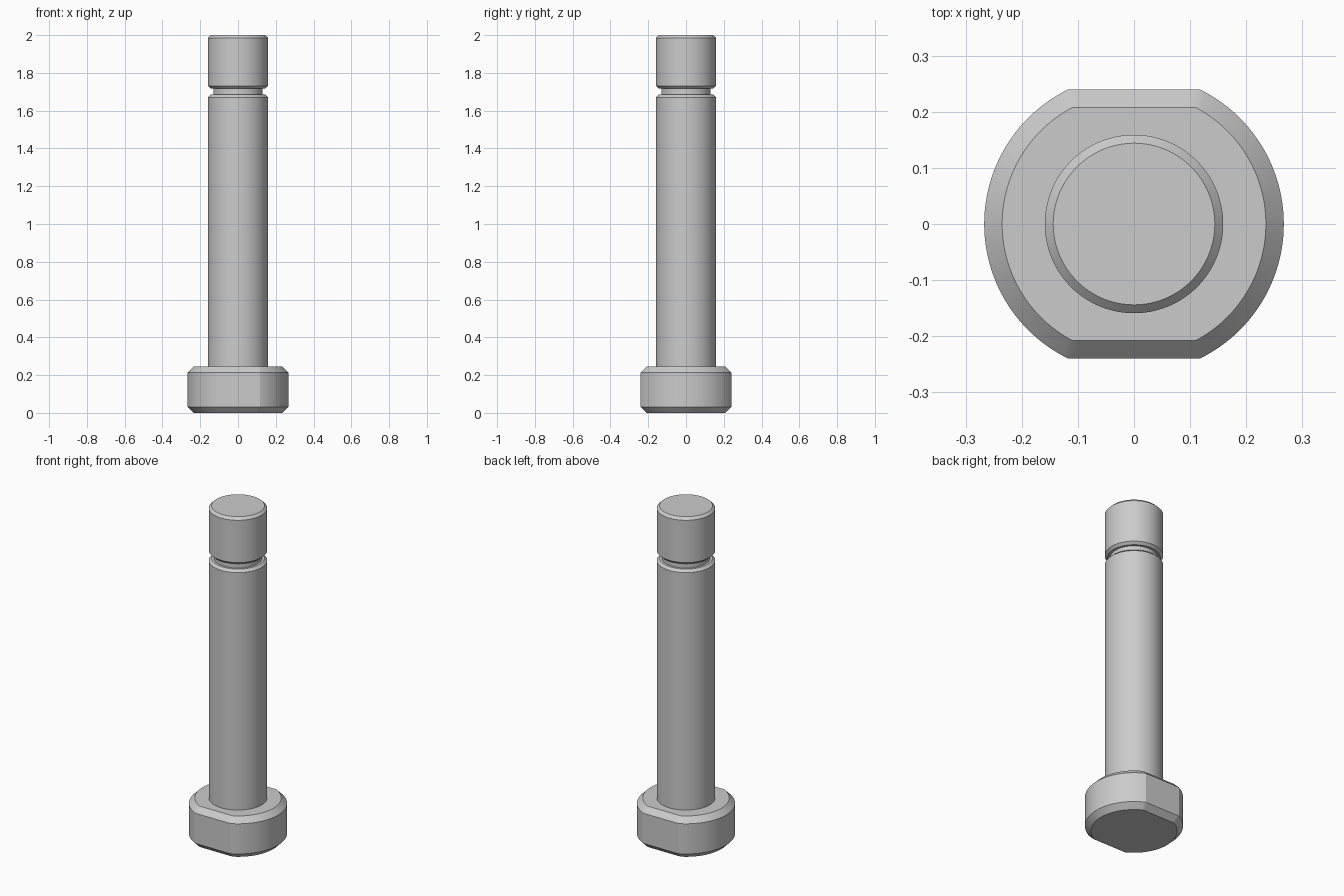
import bpy, bmesh, math

if "Cube" in bpy.data.objects:
    bpy.data.objects.remove(bpy.data.objects["Cube"])

ARC, FLAT = 48, 20          # segments on each round side and each flat side
HEAD_R, HEAD_FLAT = 0.267, 0.24


def outline(r, flat=None):
    """Ring of points: a circle, or a circle cut by two flats at y = +-flat."""
    c = math.asin(flat / r if flat else HEAD_FLAT / HEAD_R)
    half = []
    for i in range(ARC):
        a = -c + 2 * c * i / ARC
        half.append((r * math.cos(a), r * math.sin(a)))
    for i in range(FLAT):
        t = i / FLAT
        if flat:
            half.append((r * math.cos(c) * (1 - 2 * t), flat))
        else:
            a = c + (math.pi - 2 * c) * t
            half.append((r * math.cos(a), r * math.sin(a)))
    return half + [(-x, -y) for x, y in half]


def loft(name, sections):
    """Skin a stack of (radius, flat, z) sections into one closed solid."""
    bm = bmesh.new()
    rings = [[bm.verts.new((x, y, z)) for x, y in outline(r, f)]
             for r, f, z in sections]
    n = len(rings[0])
    for lo, hi in zip(rings, rings[1:]):
        for i in range(n):
            j = (i + 1) % n
            bm.faces.new((lo[i], lo[j], hi[j], hi[i]))
    bm.faces.new(rings[0][::-1])
    bm.faces.new(rings[-1])
    mesh = bpy.data.meshes.new(name)
    bm.to_mesh(mesh)
    bm.free()
    obj = bpy.data.objects.new(name, mesh)
    bpy.context.collection.objects.link(obj)
    bpy.context.view_layer.objects.active = obj
    obj.select_set(True)
    bpy.ops.object.shade_smooth_by_angle(angle=math.radians(20))
    return obj


CH = 0.032                  # head chamfer
small = (HEAD_R - CH, HEAD_FLAT - CH)
R, R_CH, R_GROOVE = 0.159, 0.144, 0.131

# Chamfered head with two flats
head = [(*small, 0), (HEAD_R, HEAD_FLAT, CH),
        (HEAD_R, HEAD_FLAT, 0.213), (*small, 0.245)]
# Shank with a retaining groove and chamfered tip
shank = [(R, None, 0.245), (R, None, 1.671), (R_CH, None, 1.685),
         (R_GROOVE, None, 1.685), (R_GROOVE, None, 1.717),
         (R_CH, None, 1.717), (R, None, 1.731),
         (R, None, 1.985), (R_CH, None, 2.0)]

loft("headed_pin", head + shank)
